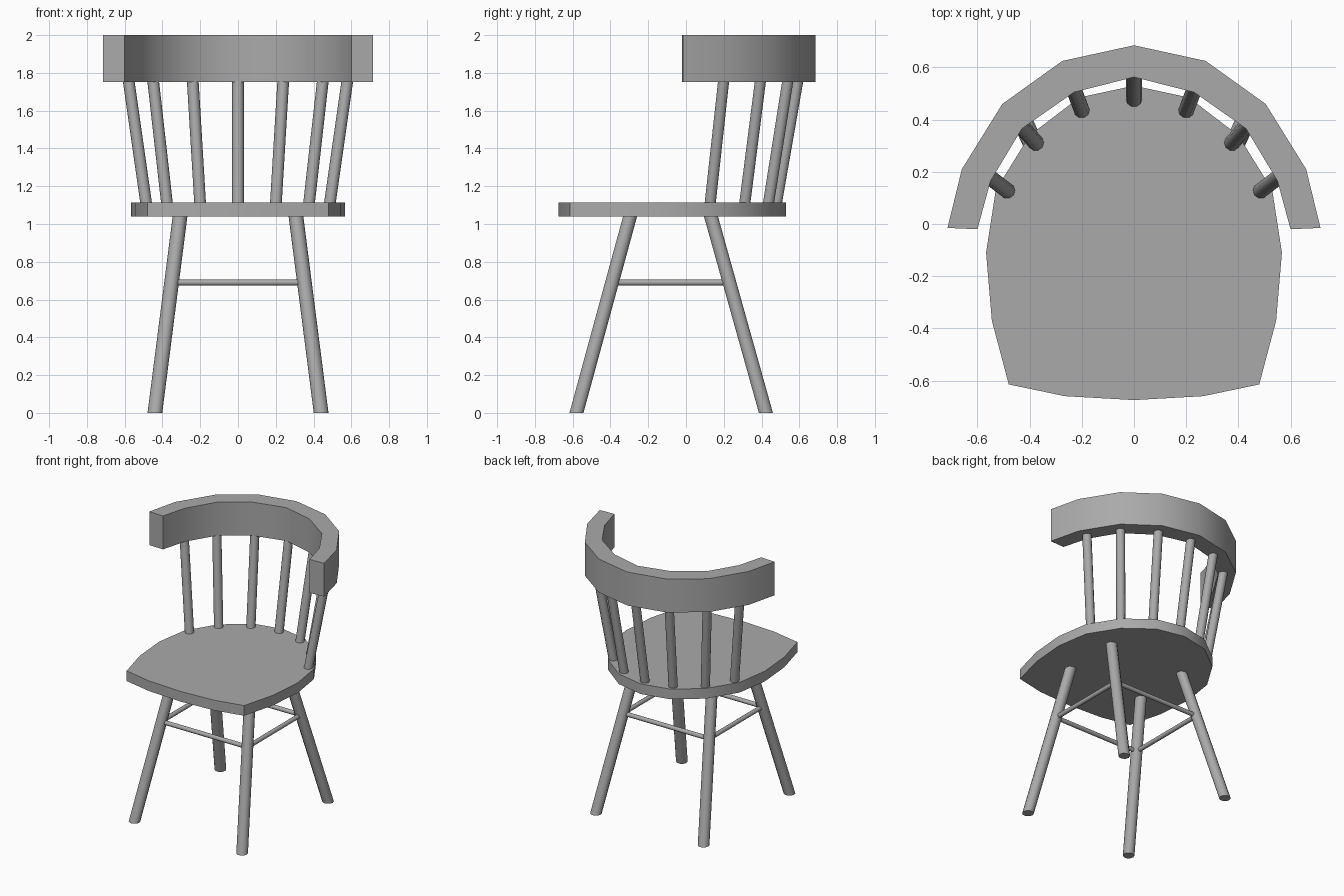
import bpy, bmesh, math
from mathutils import Vector

default = bpy.data.objects.get("Cube")
if default:
    bpy.data.objects.remove(default, do_unlink=True)

GREY = (0.4, 0.4, 0.4, 1)
wood = bpy.data.materials.new("grey_wood")
wood.use_nodes = True
wood.diffuse_color = GREY
wood.node_tree.nodes["Principled BSDF"].inputs["Base Color"].default_value = GREY


def finish(bm, name, angle):
    bmesh.ops.recalc_face_normals(bm, faces=bm.faces)
    mesh = bpy.data.meshes.new(name)
    bm.to_mesh(mesh)
    bm.free()
    mesh.materials.append(wood)
    obj = bpy.data.objects.new(name, mesh)
    bpy.context.collection.objects.link(obj)
    bpy.ops.object.select_all(action="DESELECT")
    obj.select_set(True)
    bpy.context.view_layer.objects.active = obj
    bpy.ops.object.shade_smooth_by_angle(angle=math.radians(angle))


def slab(name, outline, z0, z1):
    """Extrude a flat outline upward."""
    bm = bmesh.new()
    face = bm.faces.new([bm.verts.new((x, y, z0)) for x, y in outline])
    top = bmesh.ops.extrude_face_region(bm, geom=[face])["geom"]
    for v in top:
        if isinstance(v, bmesh.types.BMVert):
            v.co.z = z1
    finish(bm, name, 32)


def rod(name, a, b, radius, u=(1, 0, 0), w=(0, 1, 0), sides=10):
    """Straight rod whose end cuts lie in the plane of u and w."""
    bm = bmesh.new()
    u, w = Vector(u), Vector(w)
    rings = []
    for centre in (Vector(a), Vector(b)):
        angles = [math.tau * i / sides for i in range(sides)]
        rings.append([bm.verts.new(centre + radius * (u * math.cos(t) + w * math.sin(t)))
                      for t in angles])
        bm.faces.new(rings[-1])
    for i in range(sides):
        j = (i + 1) % sides
        bm.faces.new((rings[0][i], rings[0][j], rings[1][j], rings[1][i]))
    finish(bm, name, 40)


def mirrored(half):
    """Complete a half outline that starts and ends on the centre line."""
    return half + [(-x, y) for x, y in reversed(half) if x > 0]


# Seat
seat_half = [(0, -0.675), (0.265, -0.66), (0.48, -0.615), (0.545, -0.37),
             (0.567, -0.11), (0.53, 0.13), (0.40, 0.34), (0.21, 0.485), (0, 0.53)]
slab("seat", mirrored(seat_half), 1.04, 1.115)

# Curved back rail
rail_half = [(0, 0.685), (0.275, 0.625), (0.505, 0.46), (0.66, 0.21), (0.715, -0.015),
             (0.60, -0.02), (0.55, 0.165), (0.43, 0.365), (0.23, 0.505), (0, 0.563)]
slab("back_rail", mirrored(rail_half), 1.753, 2.0)

# Back spindles, leaning outward from seat to rail
spindles = [((0, 0.477), (0, 0.593)), ((0.20, 0.435), (0.24, 0.54)),
            ((0.375, 0.31), (0.45, 0.395)), ((0.485, 0.127), (0.58, 0.20))]
for n, (low, high) in enumerate(spindles):
    for side, label in ((1, "left"), (-1, "right")):
        if n == 0 and side < 0:
            continue
        name = f"spindle_{label}_{n}" if n else "spindle_centre"
        rod(name, (side * low[0], low[1], 1.10), (side * high[0], high[1], 1.765), 0.031)

# Splayed legs
for side, label in ((1, "left"), (-1, "right")):
    rod(f"front_leg_{label}", (side * 0.44, -0.58, 0), (side * 0.305, -0.292, 1.055), 0.039)
    rod(f"back_leg_{label}", (side * 0.44, 0.423, 0), (side * 0.305, 0.128, 1.055), 0.039)

# Stretchers joining the legs
X, FRONT, BACK, Z = 0.352, -0.392, 0.23, 0.69
for side, label in ((1, "left"), (-1, "right")):
    rod(f"side_stretcher_{label}", (side * X, FRONT, Z), (side * X, BACK, Z), 0.016,
        w=(0, 0, 1))
for y, label in ((FRONT, "front"), (BACK, "back")):
    rod(f"{label}_stretcher", (-X, y, Z), (X, y, Z), 0.016, u=(0, 1, 0), w=(0, 0, 1))
